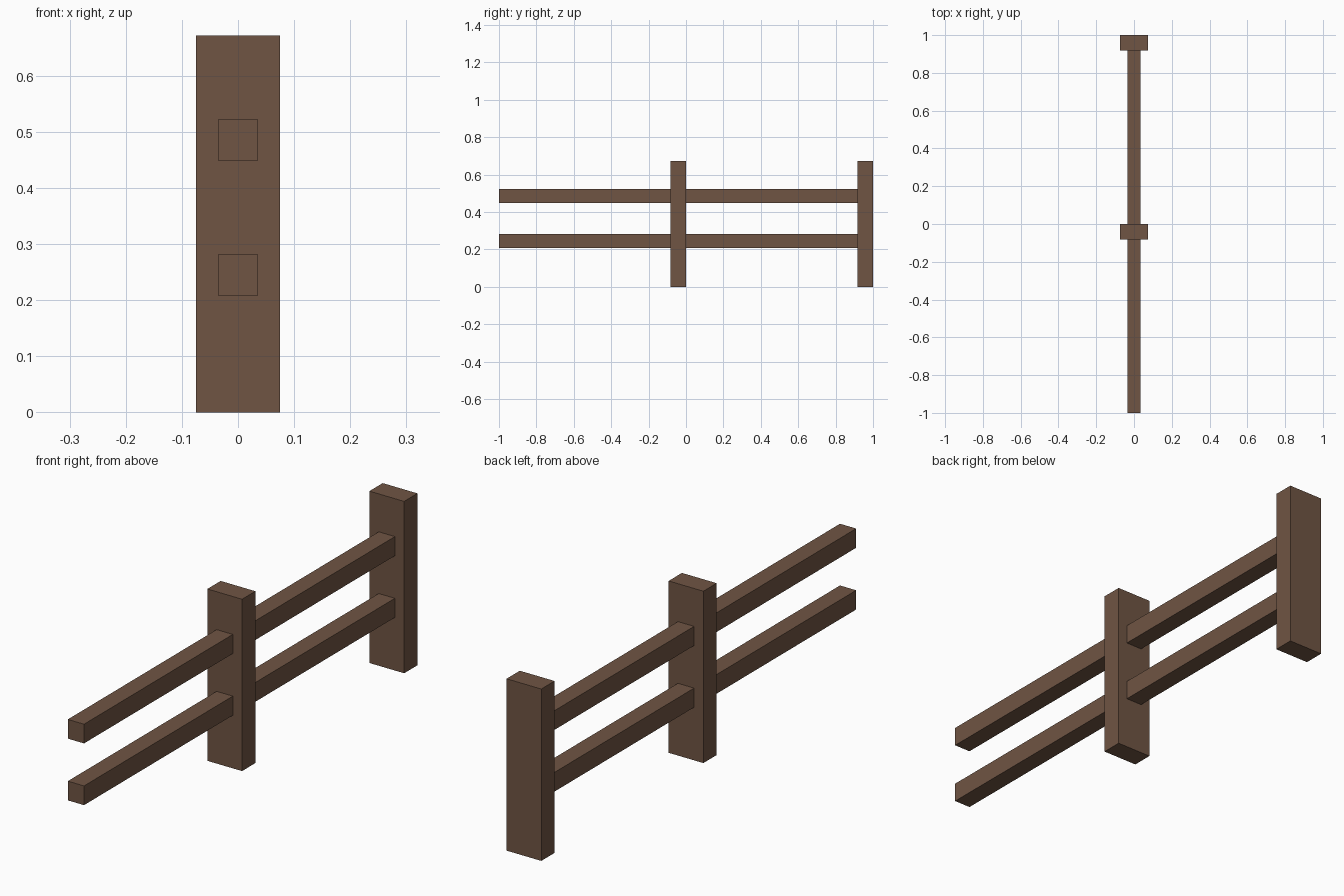
import bpy

if "Cube" in bpy.data.objects:
    bpy.data.objects.remove(bpy.data.objects["Cube"])

wood = bpy.data.materials.new("brown_wood")
wood.diffuse_color = (0.16, 0.09, 0.057, 1.0)
wood.use_nodes = True
wood.node_tree.nodes["Principled BSDF"].inputs["Base Color"].default_value = wood.diffuse_color


def box(name, low, high):
    """Add a box spanning two opposite corners."""
    center = [(a + b) / 2 for a, b in zip(low, high)]
    bpy.ops.mesh.primitive_cube_add(size=1, location=center)
    obj = bpy.context.object
    obj.name = name
    obj.scale = [b - a for a, b in zip(low, high)]
    bpy.ops.object.transform_apply(location=False, rotation=False, scale=True)
    obj.data.materials.append(wood)


POST_W, POST_D, POST_H = 0.075, 0.082, 0.671
RAIL_W, RAIL_H = 0.035, 0.075

# Two identical fence sections: a post at the back end, two rails leading to it
for section, start in (("front", -1.0), ("back", 0.0)):
    end = start + 1.0
    box(f"{section}_post", (-POST_W, end - POST_D, 0), (POST_W, end, POST_H))
    for level, z in (("lower", 0.207), ("upper", 0.448)):
        box(f"{section}_{level}_rail", (-RAIL_W, start, z),
            (RAIL_W, end - POST_D, z + RAIL_H))
